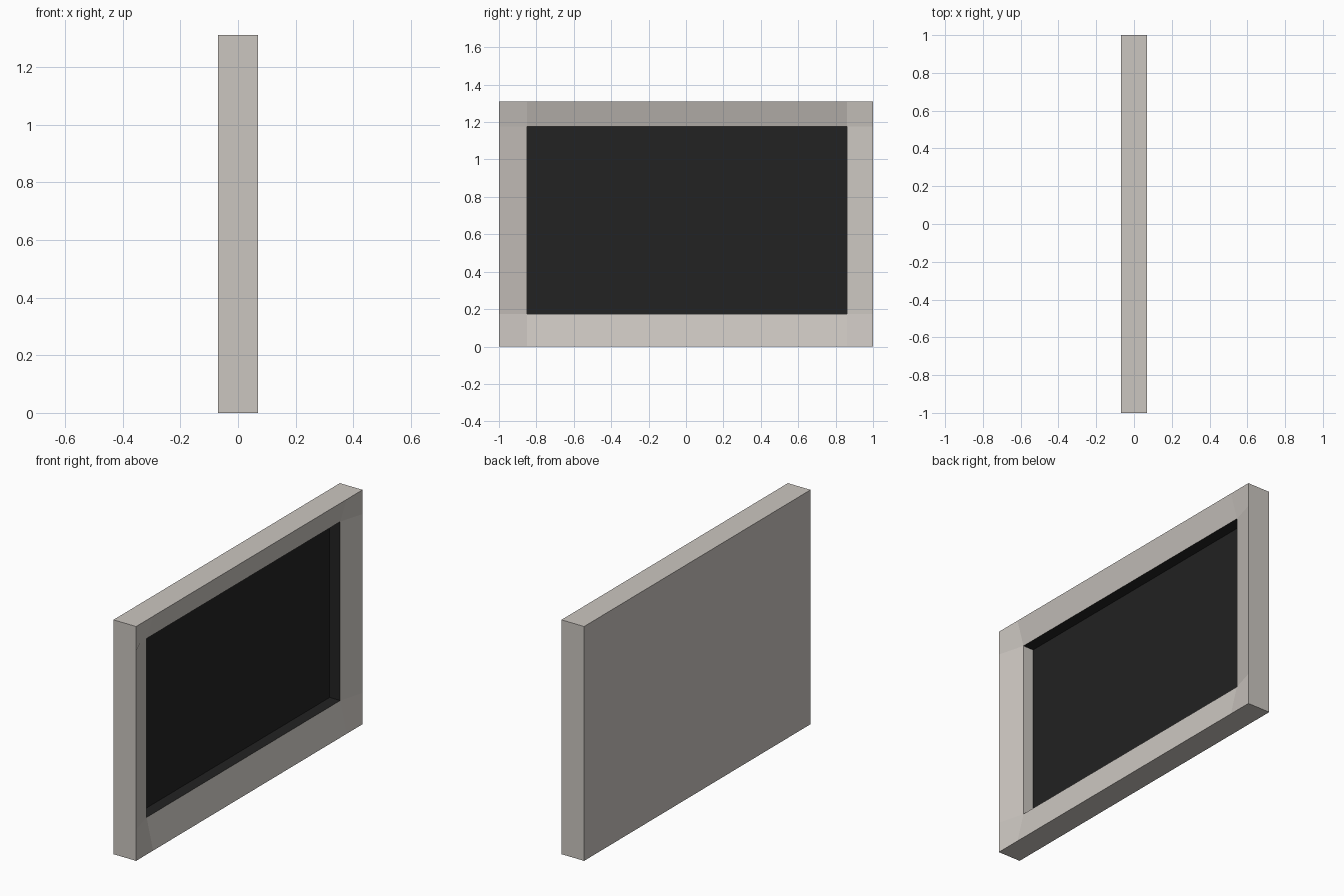
import bpy, bmesh

if "Cube" in bpy.data.objects:
    bpy.data.objects.remove(bpy.data.objects["Cube"])


def material(name, rgb):
    m = bpy.data.materials.new(name)
    m.diffuse_color = (*rgb, 1)
    m.use_nodes = True
    m.node_tree.nodes["Principled BSDF"].inputs["Base Color"].default_value = m.diffuse_color
    return m


frame_mat = material("warm_grey", (0.60, 0.565, 0.53))
dark_mat = material("screen_black", (0.016, 0.016, 0.016))

H = 1.31
FRONT, LIP, PANEL, BACK = 0.07, 0.03, -0.035, -0.07
ys = [-1.0, -0.85, 0.86, 1.0]
zs = [0.0, 0.175, 1.175, H]

bm = bmesh.new()


def face(verts, mat=0):
    f = bm.faces.new(verts)
    f.material_index = mat


# sloping border: 4x4 grid whose inner ring sits deeper, middle left open
grid = {}
for i, y in enumerate(ys):
    for j, z in enumerate(zs):
        inner = i in (1, 2) and j in (1, 2)
        grid[i, j] = bm.verts.new((LIP if inner else FRONT, y, z))
for i in range(3):
    for j in range(3):
        if (i, j) != (1, 1):
            face([grid[i, j], grid[i + 1, j], grid[i + 1, j + 1], grid[i, j + 1]])

# recess walls (left one keeps the frame colour) and dark panel
ring = [(1, 1), (2, 1), (2, 2), (1, 2)]
lip = [grid[k] for k in ring]
deep = [bm.verts.new((PANEL, ys[i], zs[j])) for i, j in ring]
for k in range(4):
    n = (k + 1) % 4
    face([lip[k], deep[k], deep[n], lip[n]], 0 if k == 3 else 1)
face(deep, 1)

# outer sides and flat back
outline = [(0, 0), (1, 0), (2, 0), (3, 0), (3, 1), (3, 2),
           (3, 3), (2, 3), (1, 3), (0, 3), (0, 2), (0, 1)]
rim = [grid[k] for k in outline]
back = [bm.verts.new((BACK, v.co.y, v.co.z)) for v in rim]
for k in range(12):
    n = (k + 1) % 12
    face([rim[k], back[k], back[n], rim[n]])
face(back)

bmesh.ops.recalc_face_normals(bm, faces=bm.faces)
me = bpy.data.meshes.new("framed_screen")
bm.to_mesh(me)
bm.free()
me.materials.append(frame_mat)
me.materials.append(dark_mat)
ob = bpy.data.objects.new("framed_screen", me)
bpy.context.collection.objects.link(ob)
